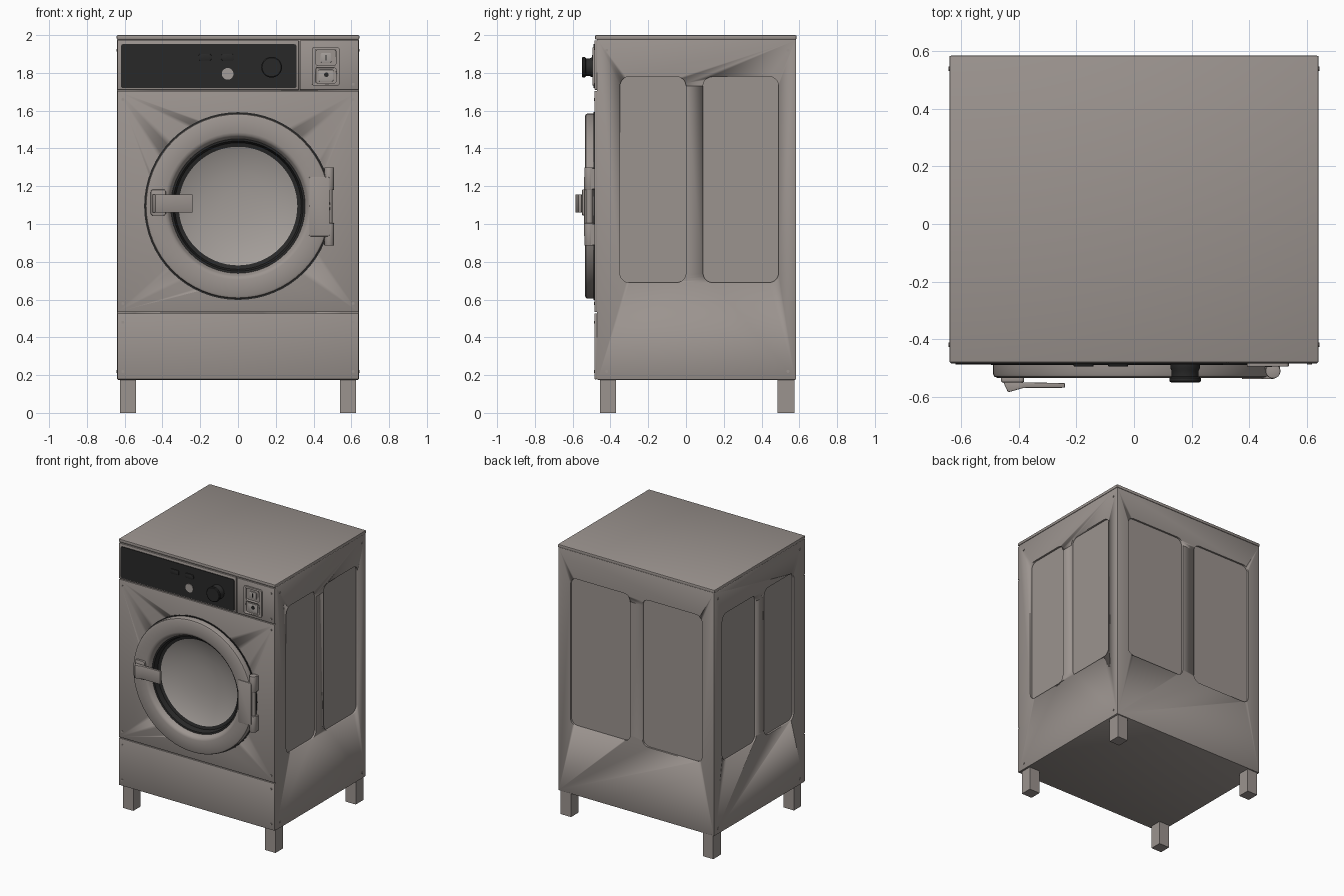
import bpy, bmesh, math
from mathutils import Vector

cube = bpy.data.objects.get("Cube")
if cube:
    bpy.data.objects.remove(cube, do_unlink=True)


def material(name, rgb):
    m = bpy.data.materials.new(name)
    m.use_nodes = True
    m.diffuse_color = (*rgb, 1)
    m.node_tree.nodes["Principled BSDF"].inputs["Base Color"].default_value = (*rgb, 1)
    return m


GREY = material("warm grey enamel", (0.33, 0.295, 0.275))
PALE = material("pale grey", (0.37, 0.34, 0.32))
DARK = material("dark charcoal", (0.022, 0.022, 0.022))


def finish(name, bm, mats, bevel=0.0, smooth=True):
    bmesh.ops.recalc_face_normals(bm, faces=bm.faces)
    mesh = bpy.data.meshes.new(name)
    bm.to_mesh(mesh)
    bm.free()
    ob = bpy.data.objects.new(name, mesh)
    bpy.context.collection.objects.link(ob)
    for m in mats:
        mesh.materials.append(m)
    bpy.ops.object.select_all(action="DESELECT")
    ob.select_set(True)
    bpy.context.view_layer.objects.active = ob
    if bevel:
        mod = ob.modifiers.new("bevel", "BEVEL")
        mod.width, mod.segments, mod.limit_method = bevel, 2, "ANGLE"
        bpy.ops.object.modifier_apply(modifier="bevel")
    if smooth:
        bpy.ops.object.shade_smooth_by_angle(angle=math.radians(35))
    return ob


def prism(name, outline, axis, a, b, mat, bevel=0.0):
    """Extrude an outline along an axis; its points are the other two axes in order."""
    bm = bmesh.new()
    rings = []
    for t in (a, b):
        ring = []
        for p in outline:
            co = list(p)
            co.insert("xyz".index(axis), t)
            ring.append(bm.verts.new(co))
        rings.append(ring)
        bm.faces.new(ring)
    n = len(outline)
    for i in range(n):
        j = (i + 1) % n
        bm.faces.new((rings[0][i], rings[0][j], rings[1][j], rings[1][i]))
    return finish(name, bm, [mat], bevel)


def rect(u0, u1, v0, v1, r=0.0):
    if not r:
        return [(u0, v0), (u1, v0), (u1, v1), (u0, v1)]
    pts = []
    corners = [(u1 - r, v1 - r), (u0 + r, v1 - r), (u0 + r, v0 + r), (u1 - r, v0 + r)]
    for k, (cu, cv) in enumerate(corners):
        for s in range(6):
            t = math.pi / 2 * (k + s / 5)
            pts.append((cu + r * math.cos(t), cv + r * math.sin(t)))
    return pts


def disc(u, v, r, n=32):
    return [(u + r * math.cos(2 * math.pi * i / n), v + r * math.sin(2 * math.pi * i / n))
            for i in range(n)]


def lathe(name, profile, centre, mats, rule=None, n=64):
    """Spin (radius, y) points about a y axis through centre (x, z)."""
    bm = bmesh.new()
    vs = [bm.verts.new((r, y, 0)) for r, y in profile]
    edges = [bm.edges.new(p) for p in zip(vs, vs[1:])]
    bmesh.ops.spin(bm, geom=vs + edges, cent=(0, 0, 0), axis=(0, 1, 0),
                   angle=2 * math.pi, steps=n, use_duplicate=False)
    bmesh.ops.remove_doubles(bm, verts=bm.verts, dist=1e-4)
    if rule:
        for f in bm.faces:
            c = f.calc_center_median()
            f.material_index = rule(math.hypot(c.x, c.z), c.y)
    bmesh.ops.translate(bm, verts=bm.verts, vec=Vector((centre[0], 0, centre[1])))
    return finish(name, bm, mats)


def cut(target, cutter):
    cutter.hide_render = True
    bpy.context.view_layer.objects.active = target
    mod = target.modifiers.new("cut", "BOOLEAN")
    mod.operation, mod.solver, mod.object = "DIFFERENCE", "EXACT", cutter
    bpy.ops.object.modifier_apply(modifier="cut")
    bpy.data.objects.remove(cutter, do_unlink=True)


DOOR = (0.0, 1.095)

# Cabinet with recessed side and back panels
cabinet = prism("cabinet", rect(-0.64, 0.64, -0.472, 0.583), "z", 0.175, 1.978, GREY, 0.006)
for y0, y1 in ((-0.35, 0.0), (0.09, 0.49)):
    for side in (-1, 1):
        cut(cabinet, prism("side_recess", rect(y0, y1, 0.69, 1.78, 0.05), "x",
                           side * 0.626, side * 0.70, GREY))
for x0 in (-0.54, 0.05):
    cut(cabinet, prism("back_recess", rect(x0, x0 + 0.49, 0.69, 1.78, 0.05), "y",
                       0.57, 0.65, GREY))
cut(cabinet, prism("door_well", disc(*DOOR, 0.385, 64), "y", -0.6, -0.36, GREY))

# Top lid and front panels, parted by thin seams
prism("top_lid", rect(-0.642, 0.642, -0.482, 0.585), "z", 1.976, 2.0, GREY, 0.006)
prism("lower_front_panel", rect(-0.638, 0.638, 0.178, 0.527), "y", -0.484, -0.47, GREY, 0.003)
middle = prism("middle_front_panel", rect(-0.638, 0.638, 0.533, 1.704), "y",
               -0.484, -0.47, GREY, 0.003)
cut(middle, prism("door_opening", disc(*DOOR, 0.385, 64), "y", -0.6, -0.4, GREY))
prism("control_fascia", rect(-0.638, 0.322, 1.71, 1.972), "y", -0.484, -0.47, GREY, 0.003)
prism("coin_fascia", rect(0.328, 0.638, 1.71, 1.972), "y", -0.484, -0.47, GREY, 0.003)

# Legs
for side, label in ((-1, "right"), (1, "left")):
    for end, y0, y1 in (("front", -0.455, -0.37), ("back", 0.485, 0.575)):
        prism(f"{end}_{label}_leg", rect(*sorted((side * 0.54, side * 0.626)), y0, y1),
              "z", 0.0, 0.18, GREY)

# Control panel: dark plate, buttons, indicator and knob
prism("control_plate", rect(-0.62, 0.31, 1.72, 1.952, 0.012), "y", -0.489, -0.482, DARK)
for x in (-0.175, -0.055):
    prism("button", rect(x - 0.035, x + 0.035, 1.865, 1.9, 0.012), "y", -0.495, -0.486, DARK, 0.003)
prism("indicator", disc(-0.055, 1.795, 0.031), "y", -0.493, -0.487, PALE)
lathe("knob", [(0.0, -0.486), (0.052, -0.486), (0.052, -0.5), (0.047, -0.51), (0.047, -0.53),
               (0.055, -0.535), (0.055, -0.546), (0.05, -0.55), (0.0, -0.55)],
      (0.178, 1.83), [DARK], n=32)

# Coin unit: raised frame with two recessed windows, slot and lock
coin = prism("coin_unit", rect(0.392, 0.538, 1.732, 1.935, 0.012), "y", -0.495, -0.48, GREY, 0.002)
for z0, z1 in ((1.84, 1.922), (1.745, 1.827)):
    cut(coin, prism("coin_recess", rect(0.412, 0.518, z0, z1, 0.01), "y", -0.52, -0.487, GREY))
prism("coin_slot_block", rect(0.437, 0.495, 1.855, 1.905, 0.008), "y", -0.494, -0.485, PALE, 0.002)
prism("coin_slot", rect(0.463, 0.468, 1.865, 1.895), "y", -0.497, -0.492, DARK)
prism("coin_return_flap", rect(0.425, 0.505, 1.755, 1.817, 0.008), "y", -0.493, -0.485, PALE, 0.002)
prism("lock", disc(0.468, 1.79, 0.012, 16), "y", -0.497, -0.49, DARK)

# Door ring with dark inner seal, concave window and outer gasket
lathe("door_gasket", [(0.47, -0.482), (0.497, -0.482), (0.497, -0.49), (0.47, -0.49)], DOOR, [DARK])
lathe("door", [(0.38, -0.48), (0.49, -0.48), (0.49, -0.522), (0.486, -0.53), (0.475, -0.535),
               (0.39, -0.535), (0.376, -0.531), (0.368, -0.522), (0.356, -0.5),
               (0.345, -0.498), (0.335, -0.462), (0.314, -0.455)], DOOR, [GREY, DARK],
      rule=lambda r, y: 1 if r < 0.36 and y > -0.505 else 0)
lathe("door_window", [(0.316, -0.455), (0.3, -0.448), (0.25, -0.43), (0.18, -0.413),
                      (0.09, -0.402), (0.0, -0.4)], DOOR, [PALE], n=32)

# Hinge: leaf plate with two barrels and a pin
prism("hinge_leaf", rect(0.375, 0.485, 0.935, 1.25, 0.01), "y", -0.539, -0.483, GREY, 0.003)
prism("hinge_pin", disc(0.483, -0.511, 0.018, 20), "z", 0.9, 1.29, GREY)
for z0 in (0.885, 1.18):
    prism("hinge_barrel", disc(0.483, -0.511, 0.026, 24), "z", z0, z0 + 0.12, GREY, 0.004)
    prism("hinge_foot", rect(0.455, 0.508, z0 + 0.005, z0 + 0.115), "y", -0.505, -0.48, GREY)

# Handle: base block and wedge-shaped lever
prism("handle_base", rect(-0.462, -0.382, 1.045, 1.182, 0.012), "y", -0.55, -0.53, GREY, 0.004)
prism("handle_lever", [(-0.455, -0.548), (-0.438, -0.585), (-0.385, -0.57), (-0.24, -0.569),
                       (-0.24, -0.553), (-0.385, -0.55)], "z", 1.06, 1.157, GREY, 0.003)

# Corner screws on the front panels and sides
for side in (-1, 1):
    for z in (0.22, 0.48, 0.58, 1.66, 1.74, 1.93):
        prism("front_screw", disc(side * 0.61, z, 0.008, 10), "y", -0.488, -0.48, GREY)
    for z in (0.22, 1.92):
        for y in (-0.42, 0.54):
            prism("side_screw", disc(y, z, 0.008, 10), "x", side * 0.636, side * 0.644, GREY)
